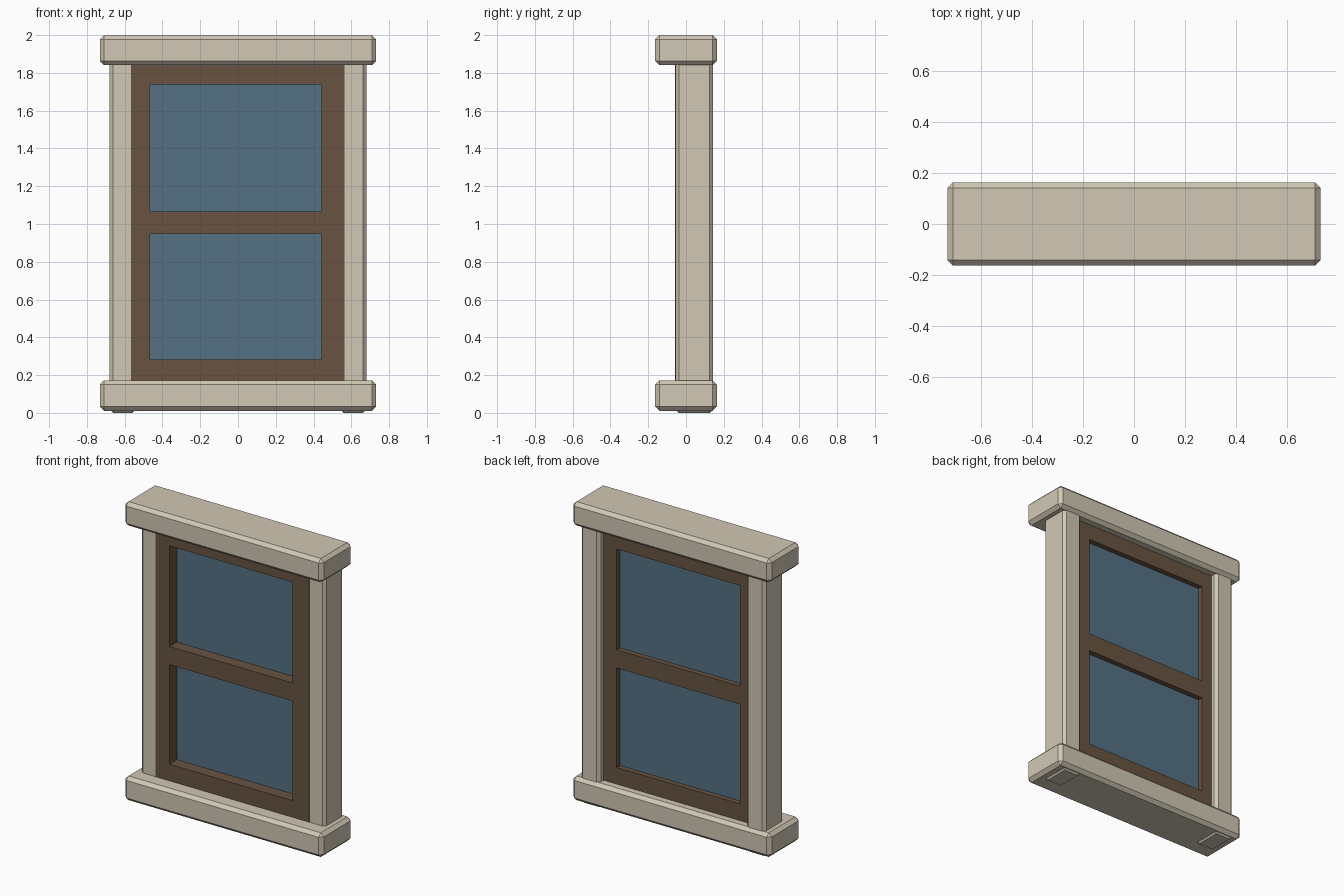
import bpy
import bmesh
from mathutils import Vector

cube = bpy.data.objects.get("Cube")
if cube:
    bpy.data.objects.remove(cube, do_unlink=True)


def material(name, color):
    mat = bpy.data.materials.new(name)
    mat.use_nodes = True
    mat.diffuse_color = (*color, 1)
    bsdf = mat.node_tree.nodes["Principled BSDF"]
    bsdf.inputs["Base Color"].default_value = (*color, 1)
    bsdf.inputs["Roughness"].default_value = 0.8
    return mat


stone = material("cream_stone", (0.64, 0.58, 0.46))
wood = material("brown_wood", (0.14, 0.087, 0.052))
glass = material("blue_glass", (0.09, 0.165, 0.23))


def add_object(name, bm, mat):
    bmesh.ops.recalc_face_normals(bm, faces=bm.faces)
    mesh = bpy.data.meshes.new(name)
    bm.to_mesh(mesh)
    bm.free()
    mesh.materials.append(mat)
    obj = bpy.data.objects.new(name, mesh)
    bpy.context.collection.objects.link(obj)
    return obj


def box(name, low, high, mat, bevel=0):
    low, high = Vector(low), Vector(high)
    bm = bmesh.new()
    bmesh.ops.create_cube(bm, size=1)
    bmesh.ops.scale(bm, vec=high - low, verts=bm.verts)
    bmesh.ops.translate(bm, vec=(low + high) / 2, verts=bm.verts)
    obj = add_object(name, bm, mat)
    if bevel:
        mod = obj.modifiers.new("Chamfer", "BEVEL")
        mod.width = bevel
        mod.segments = 1
    return obj


# Chamfered sill and lintel
for name, bottom, top in (("sill", 0.011, 0.172), ("lintel", 1.841, 2.0)):
    box(name, (-0.731, -0.163, bottom), (0.731, 0.163, top), stone, 0.022)

# Side posts, with feet just below the sill
for name, x in (("right_post", -0.61), ("left_post", 0.61)):
    box(name, (x - 0.07, -0.056, 0), (x + 0.07, 0.143, 1.92), stone, 0.018)

# Sash frame: a grid of faces with two openings, extruded backwards
xs = (-0.567, -0.466, 0.442, 0.565)
zs = (0.1, 0.283, 0.946, 1.067, 1.738, 1.92)
front, back = -0.057, 0.098
bm = bmesh.new()
grid = [[bm.verts.new((x, front, z)) for z in zs] for x in xs]
for i in range(len(xs) - 1):
    for k in range(len(zs) - 1):
        if i == 1 and k in (1, 3):
            continue
        bm.faces.new((grid[i][k], grid[i + 1][k],
                      grid[i + 1][k + 1], grid[i][k + 1]))
result = bmesh.ops.extrude_face_region(bm, geom=bm.faces[:], use_keep_orig=True)
moved = [v for v in result["geom"] if isinstance(v, bmesh.types.BMVert)]
bmesh.ops.translate(bm, vec=(0, back - front, 0), verts=moved)
add_object("sash_frame", bm, wood)

# Panes, let into the frame
for name, k in (("lower_pane", 1), ("upper_pane", 3)):
    box(name, (xs[1] - 0.02, 0.022, zs[k] - 0.02),
        (xs[2] + 0.02, 0.063, zs[k + 1] + 0.02), glass)
